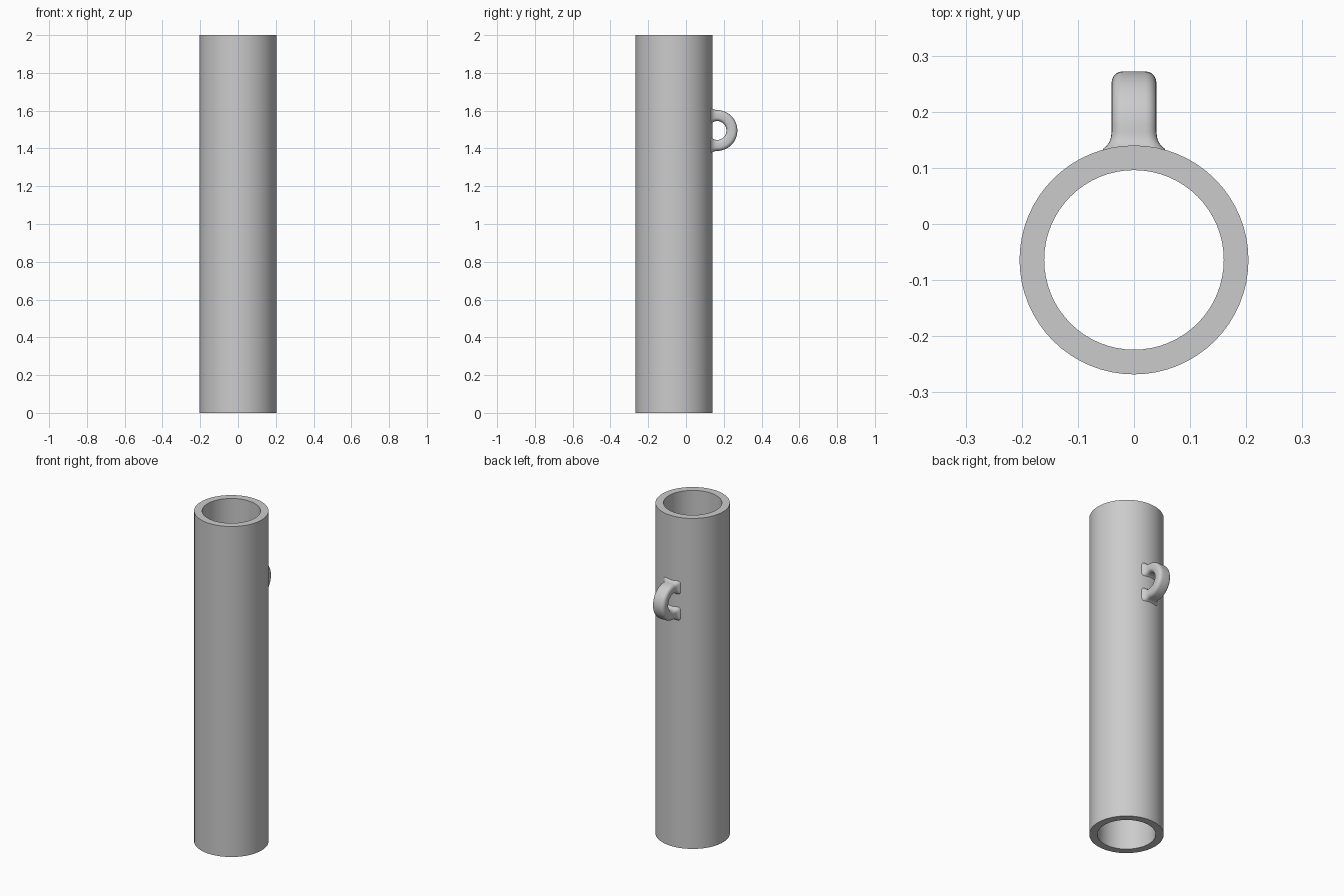
import bpy, bmesh
from math import sin, cos, pi, radians

cube = bpy.data.objects.get("Cube")
if cube:
    bpy.data.objects.remove(cube, do_unlink=True)

TUBE_Y = -0.064          # tube axis
OUTER, INNER, HEIGHT = 0.204, 0.16, 2.0
LOOP_Y, LOOP_Z = 0.164, 1.495   # centre of the loop's bend

grey = bpy.data.materials.new("plain grey")
grey.use_nodes = True
colour = (0.6, 0.6, 0.6, 1)
grey.diffuse_color = colour
grey.node_tree.nodes["Principled BSDF"].inputs["Base Color"].default_value = colour


def skin(name, rings, closed, sharp_angle):
    """Make an object by bridging a row of equal rings of points."""
    bm = bmesh.new()
    rows = [[bm.verts.new(p) for p in ring] for ring in rings]
    pairs = list(zip(rows, rows[1:]))
    if closed:
        pairs.append((rows[-1], rows[0]))
    for a, b in pairs:
        for i in range(len(a)):
            j = (i + 1) % len(a)
            bm.faces.new((a[i], a[j], b[j], b[i]))
    if not closed:
        bm.faces.new(rows[0])
        bm.faces.new(rows[-1])
    bmesh.ops.recalc_face_normals(bm, faces=bm.faces)
    mesh = bpy.data.meshes.new(name)
    bm.to_mesh(mesh)
    bm.free()
    mesh.materials.append(grey)
    obj = bpy.data.objects.new(name, mesh)
    bpy.context.collection.objects.link(obj)
    bpy.ops.object.select_all(action='DESELECT')
    bpy.context.view_layer.objects.active = obj
    obj.select_set(True)
    bpy.ops.object.shade_smooth_by_angle(angle=radians(sharp_angle))
    return obj


# Hollow tube, open at both ends
def circle(radius, z, n=64):
    return [(radius * cos(2 * pi * i / n), TUBE_Y + radius * sin(2 * pi * i / n), z)
            for i in range(n)]


skin("tube", [circle(OUTER, 0), circle(OUTER, HEIGHT),
              circle(INNER, HEIGHT), circle(INNER, 0)], True, 30)


# Rounded rectangle section: (across, outward) offsets
def section(grow, half_x=0.04, half_r=0.029, corner=0.02, steps=5):
    points = []
    for k, (sx, sr) in enumerate([(1, 1), (-1, 1), (-1, -1), (1, -1)]):
        for s in range(steps + 1):
            a = (k + s / steps) * pi / 2
            points.append((sx * (half_x + grow - corner) + corner * cos(a),
                           sr * (half_r + grow - corner) + corner * sin(a)))
    return points


# Loop path: (y shift, bend angle, flare); feet spread where they meet the tube
BEND = 0.079
FEET = [(-0.05, 0.022), (-0.03, 0.015), (-0.025, 0.009), (-0.018, 0.004), (-0.009, 0.001)]
path = [(y, pi / 2, g) for y, g in FEET]
path += [(0, pi / 2 - pi * i / 24, 0) for i in range(25)]
path += [(y, -pi / 2, g) for y, g in reversed(FEET)]

rings = []
for shift, angle, flare in path:
    rings.append([(x, LOOP_Y + shift + (BEND + r) * cos(angle),
                   LOOP_Z + (BEND + r) * sin(angle)) for x, r in section(flare)])
skin("back_loop", rings, False, 60)
